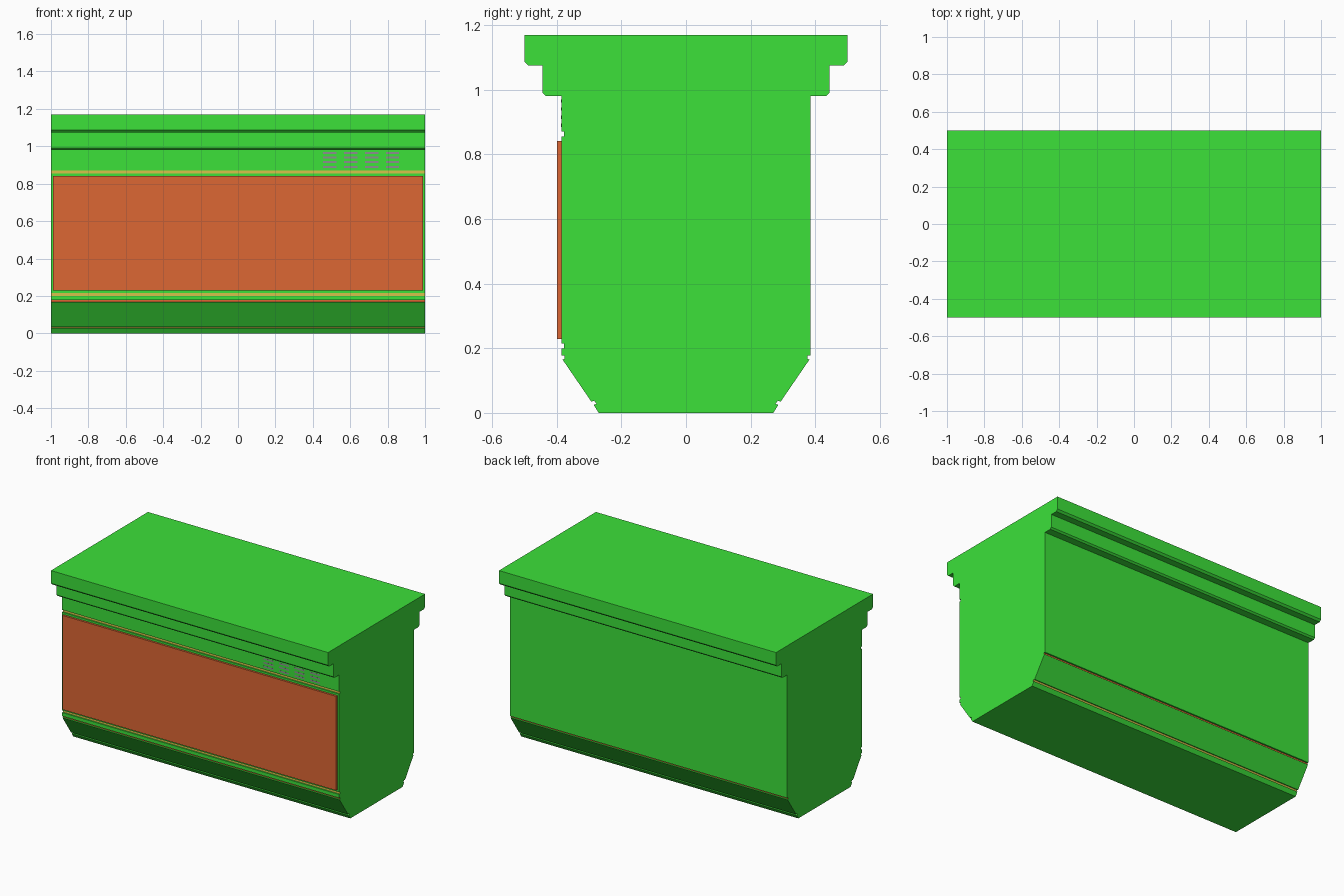
import bpy, bmesh

if "Cube" in bpy.data.objects:
    bpy.data.objects.remove(bpy.data.objects["Cube"])

def material(name, rgb):
    m = bpy.data.materials.new(name)
    m.diffuse_color = (*rgb, 1)
    m.use_nodes = True
    m.node_tree.nodes["Principled BSDF"].inputs["Base Color"].default_value = m.diffuse_color
    return m

GREEN = material("green_paint", (0.045, 0.75, 0.042))
ORANGE = material("orange_paint", (0.72, 0.135, 0.034))
GOLD = material("gold_line", (0.68, 0.55, 0.07))
GREY = material("grey_vent", (0.27, 0.27, 0.28))

def new_object(name, bm, mats):
    bmesh.ops.recalc_face_normals(bm, faces=bm.faces[:])
    me = bpy.data.meshes.new(name)
    bm.to_mesh(me)
    bm.free()
    for m in mats:
        me.materials.append(m)
    ob = bpy.data.objects.new(name, me)
    bpy.context.collection.objects.link(ob)
    return ob

def box(bm, x0, x1, y0, y1, z0, z1):
    v = bmesh.ops.create_cube(bm, size=1)["verts"]
    bmesh.ops.scale(bm, vec=(x1 - x0, y1 - y0, z1 - z0), verts=v)
    bmesh.ops.translate(bm, vec=((x0 + x1) / 2, (y0 + y1) / 2, (z0 + z1) / 2), verts=v)

# Half profiles, top to bottom: (half depth, z, material of the edge that follows)
cornice = [(0.5, 1.17, 0), (0.5, 1.087, 0), (0.488, 1.075, 0),
           (0.444, 1.075, 0), (0.444, 0.99, 0), (0.434, 0.98, 0), (0.386, 0.98, 0)]

def groove(z0, z1, mat):
    return [(0.386, z1, 0), (0.378, z1, mat), (0.378, z0, 0), (0.386, z0, 0)]

# Lower edge: coloured groove, sloping skirt, second groove, foot
skirt = [(0.386, 0.177, 0), (0.376, 0.177, 1), (0.376, 0.167, 0), (0.382, 0.165, 0),
         (0.293, 0.035, 0), (0.284, 0.038, 2), (0.277, 0.028, 0), (0.286, 0.025, 0),
         (0.27, 0.0, 0)]

# Main body: front profile down, then the mirrored back profile up
front = cornice + groove(0.855, 0.871, 2) + groove(0.2, 0.215, 2) + skirt
back = cornice + skirt
loop = [(-y, z, m) for y, z, m in front]
for i in range(len(back) - 1, -1, -1):
    y, z, _ = back[i]
    loop.append((y, z, back[i - 1][2] if i else 0))

bm = bmesh.new()
left = [bm.verts.new((-1, y, z)) for y, z, _ in loop]
right = [bm.verts.new((1, y, z)) for y, z, _ in loop]
bm.faces.new(left)
bm.faces.new(right[::-1])
for i, p in enumerate(loop):
    j = (i + 1) % len(loop)
    f = bm.faces.new((left[i], right[i], right[j], left[j]))
    f.material_index = p[2]
new_object("body", bm, [GREEN, ORANGE, GOLD])

# Raised front panel
bm = bmesh.new()
box(bm, -0.988, 0.988, -0.399, -0.38, 0.228, 0.842)
new_object("front_panel", bm, [ORANGE])

# Four groups of small vent slats on the upper front
bm = bmesh.new()
for col in range(4):
    for row in range(4):
        x, z = 0.49 + col * 0.112, 0.89 + row * 0.025
        box(bm, x - 0.036, x + 0.036, -0.3865, -0.38, z - 0.005, z + 0.005)
new_object("vent_slats", bm, [GREY])
